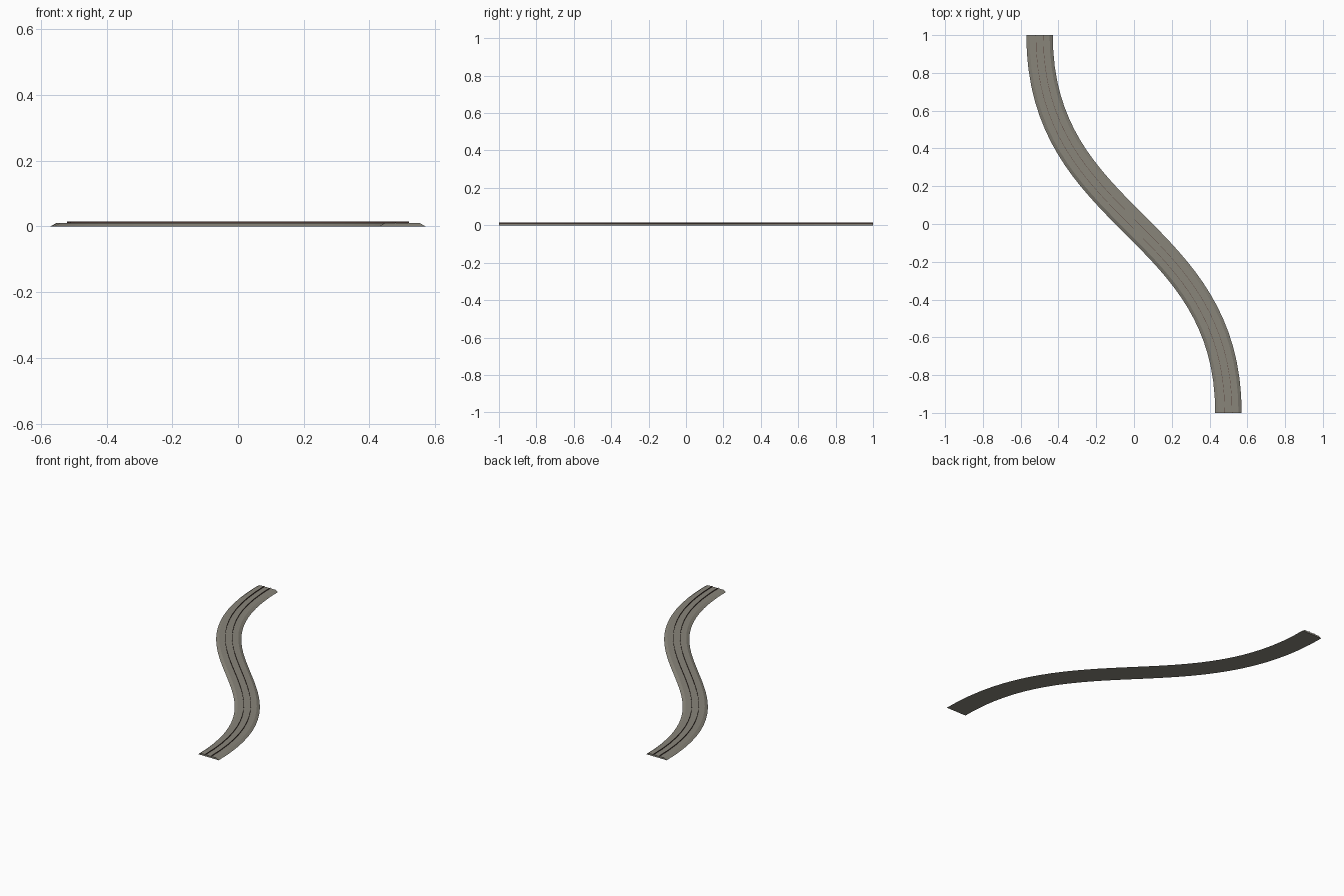
import bpy
from mathutils import Vector

if "Cube" in bpy.data.objects:
    bpy.data.objects.remove(bpy.data.objects["Cube"])

N = 32  # segments along the S-bend


def material(name, rgb):
    m = bpy.data.materials.new(name)
    m.diffuse_color = (*rgb, 1)
    m.use_nodes = True
    m.node_tree.nodes["Principled BSDF"].inputs["Base Color"].default_value = m.diffuse_color
    return m


def bend(t):
    """Point and sideways direction on the S-shaped centre line."""
    p = [Vector(c) for c in ((0.5, -1), (0.5, 0), (-0.5, 0), (-0.5, 1))]
    s = 1 - t
    pos = s**3 * p[0] + 3*s*s*t * p[1] + 3*s*t*t * p[2] + t**3 * p[3]
    d = s*s * (p[1]-p[0]) + 2*s*t * (p[2]-p[1]) + t*t * (p[3]-p[2])
    d.normalize()
    return pos, Vector((d.y, -d.x))


def sweep(name, profile, mat, closed=True):
    """Sweep an (offset, height) profile along the bend."""
    n = len(profile)
    verts, faces = [], []
    for i in range(N + 1):
        pos, side = bend(i / N)
        verts += [(*(pos + side * o), z) for o, z in profile]
    for i in range(N):
        for j in range(n if closed else n - 1):
            k = (j + 1) % n
            faces.append((i*n + j, i*n + k, (i+1)*n + k, (i+1)*n + j)[::-1])
    if closed:
        faces += [tuple(range(n)), tuple(range(N*n, N*n + n))[::-1]]
    me = bpy.data.meshes.new(name)
    me.from_pydata(verts, [], faces)
    me.materials.append(mat)
    ob = bpy.data.objects.new(name, me)
    bpy.context.collection.objects.link(ob)
    return ob


gravel = material("gravel grey", (0.25, 0.235, 0.195))
rust = material("dark rust brown", (0.10, 0.055, 0.045))

# gravel bed
sweep("gravel_bed", [(-0.07, 0), (0.07, 0), (0.053, 0.01), (-0.053, 0.01)], gravel)

# pair of thin rails
for label, x in (("left_rail", -0.0195), ("right_rail", 0.0195)):
    w = 0.0008
    sweep(label, [(x-w, 0.0095), (x+w, 0.0095), (x+w, 0.015), (x-w, 0.015)], rust)
